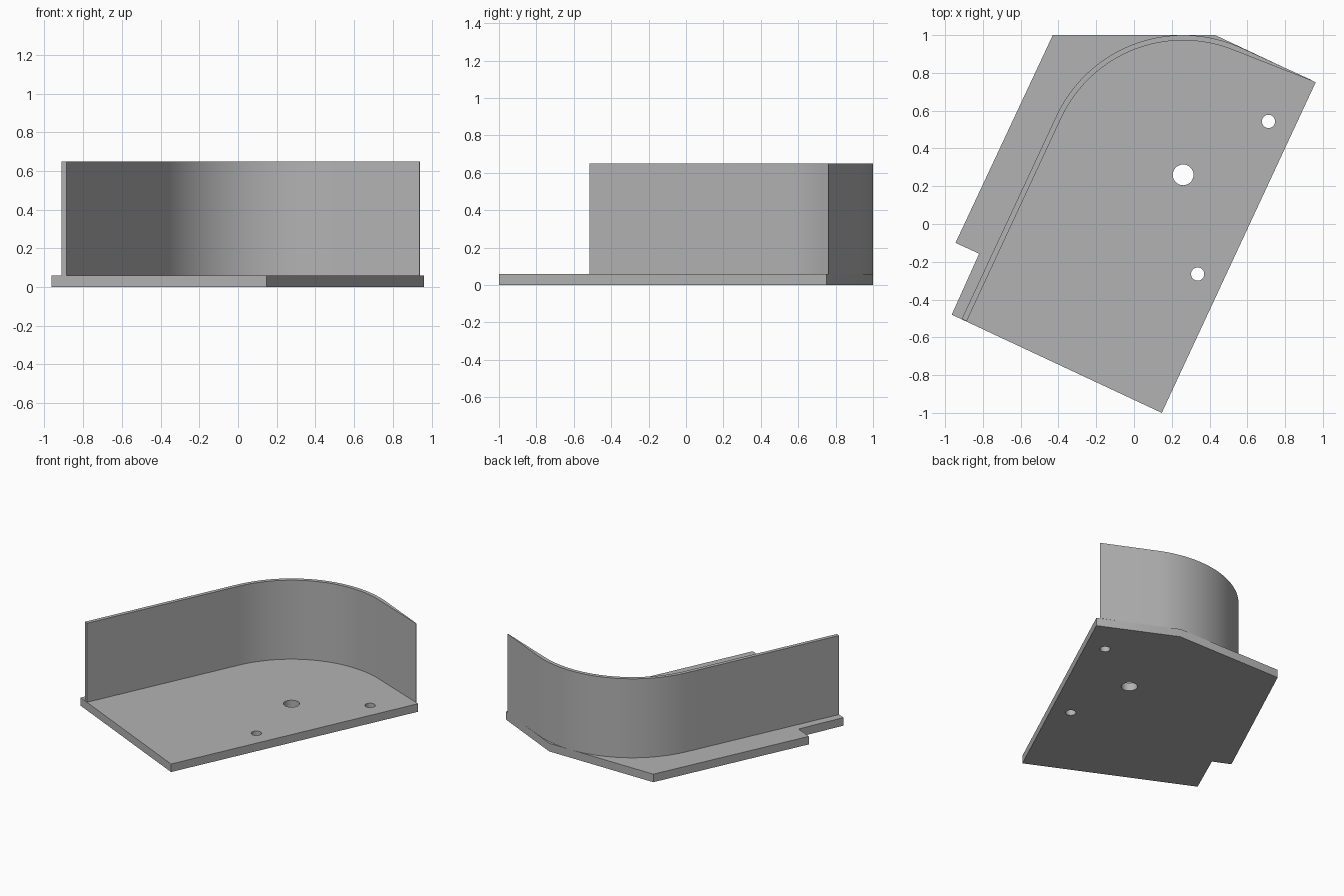
import bpy, bmesh
from math import cos, sin, radians

cube = bpy.data.objects.get("Cube")
if cube:
    bpy.data.objects.remove(cube, do_unlink=True)

grey = bpy.data.materials.new("plain_grey")
grey.use_nodes = True
colour = (0.45, 0.45, 0.45, 1)
grey.diffuse_color = colour
grey.node_tree.nodes["Principled BSDF"].inputs["Base Color"].default_value = colour


def arc(centre, radius, start, end, steps):
    """Points along a circular arc, angles in degrees."""
    angles = [radians(start + (end - start) * i / steps) for i in range(steps + 1)]
    return [(centre[0] + radius * cos(a), centre[1] + radius * sin(a)) for a in angles]


def extrude_profile(name, loops, bottom, top):
    """Filled profile (first loop outside, others holes) extruded upwards."""
    curve = bpy.data.curves.new(name, "CURVE")
    curve.dimensions = "2D"
    curve.fill_mode = "BOTH"
    curve.extrude = (top - bottom) / 2
    for loop in loops:
        spline = curve.splines.new("POLY")
        spline.points.add(len(loop) - 1)
        for point, (x, y) in zip(spline.points, loop):
            point.co = (x, y, 0, 1)
        spline.use_cyclic_u = True
    obj = bpy.data.objects.new(name, curve)
    bpy.context.collection.objects.link(obj)
    bpy.ops.object.select_all(action="DESELECT")
    obj.select_set(True)
    bpy.context.view_layer.objects.active = obj
    bpy.ops.object.convert(target="MESH")
    obj = bpy.context.view_layer.objects.active
    mesh = obj.data
    bm = bmesh.new()
    bm.from_mesh(mesh)
    bmesh.ops.remove_doubles(bm, verts=bm.verts, dist=0.0005)
    bmesh.ops.translate(bm, verts=bm.verts, vec=(0, 0, (top + bottom) / 2))
    bmesh.ops.recalc_face_normals(bm, faces=bm.faces)
    bm.to_mesh(mesh)
    bm.free()
    mesh.materials.clear()
    mesh.materials.append(grey)
    bpy.ops.object.shade_smooth_by_angle(angle=radians(30))
    return obj


THICK, HEIGHT = 0.06, 0.65
PIVOT = (0.26, 0.26)

# Base plate with a notched side, a pivot hole and two screw holes
outline = [(-0.965, -0.48), (0.147, -1.0), (0.962, 0.75), (0.43, 1.0),
           (-0.43, 1.0), (-0.945, -0.1), (-0.82, -0.157)]
holes = [(PIVOT, 0.055), ((0.712, 0.543), 0.035), ((0.337, -0.265), 0.035)]
hole_loops = [arc(c, r, 360, 0, 32)[:-1] for c, r in holes]
extrude_profile("base_plate", [outline] + hole_loops, 0, THICK)

# Curved guard wall: straight run, rounded bend, then a run tapering to an edge
outer = [(-0.912, -0.503)] + arc(PIVOT, 0.74, 155, 65, 40) + [(0.94, 0.762)]
inner = [(0.938, 0.759)] + arc(PIVOT, 0.712, 69, 155, 40) + [(-0.886, -0.515)]
extrude_profile("guard_wall", [outer + inner], THICK, HEIGHT)
